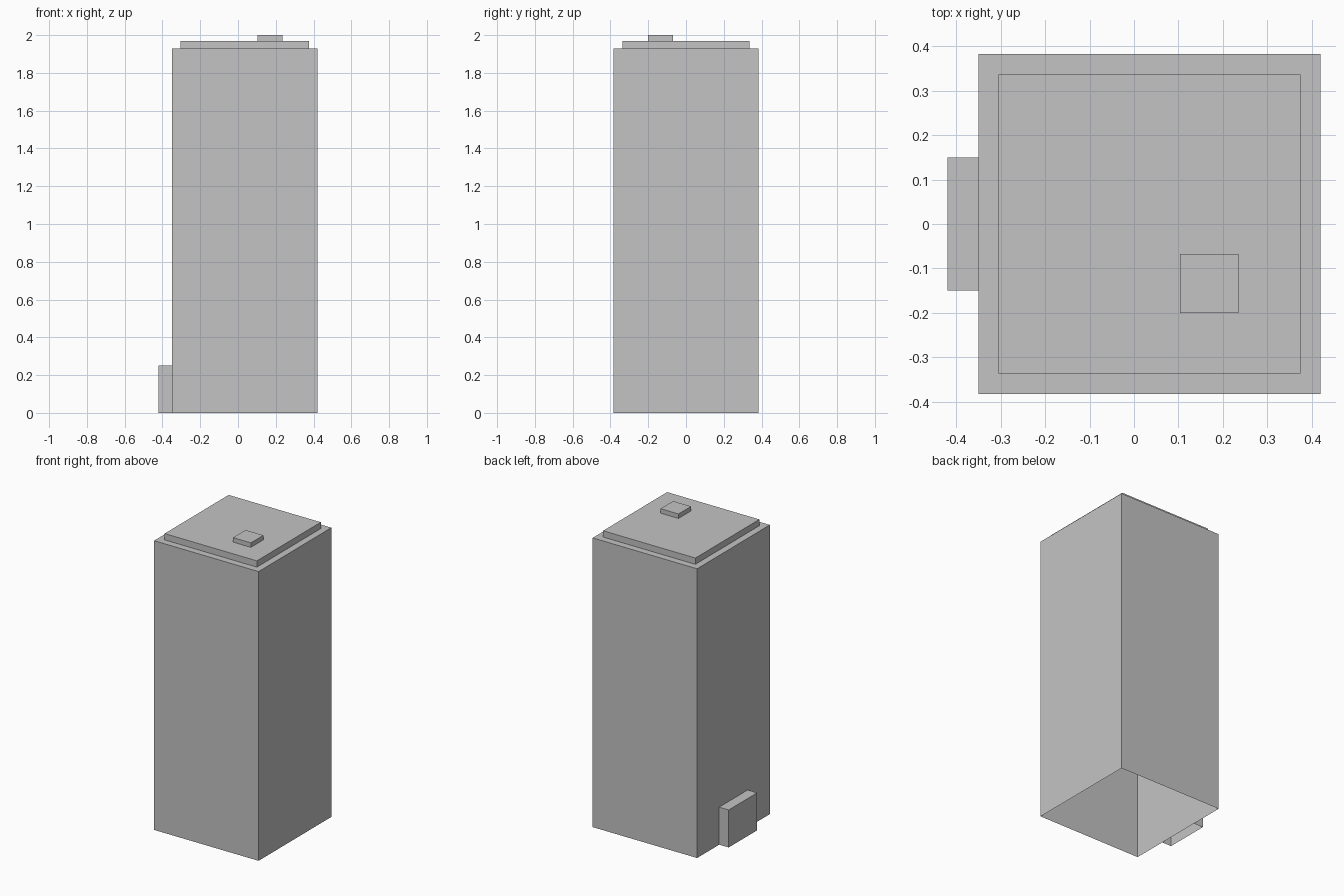
import bpy
import bmesh
from mathutils import Vector

default = bpy.data.objects.get("Cube")
if default:
    bpy.data.objects.remove(default, do_unlink=True)

# One plain grey for the whole building
grey = bpy.data.materials.new("plain_grey")
grey.use_nodes = True
colour = (0.55, 0.55, 0.55, 1)
grey.diffuse_color = colour
grey.node_tree.nodes["Principled BSDF"].inputs["Base Color"].default_value = colour


def open_box(name, low, high):
    """Box between two corners, without its underside."""
    low, high = Vector(low), Vector(high)
    size, centre = high - low, (low + high) / 2
    bm = bmesh.new()
    bmesh.ops.create_cube(bm, size=1)
    bmesh.ops.scale(bm, vec=size, verts=bm.verts)
    bmesh.ops.translate(bm, vec=centre, verts=bm.verts)
    under = [f for f in bm.faces if f.normal.z < -0.5]
    bmesh.ops.delete(bm, geom=under, context='FACES_ONLY')
    mesh = bpy.data.meshes.new(name)
    bm.to_mesh(mesh)
    bm.free()
    mesh.materials.append(grey)
    obj = bpy.data.objects.new(name, mesh)
    bpy.context.collection.objects.link(obj)
    return obj


# Tall hollow tower, open underneath
open_box("tower_body", (-0.35, -0.383, 0), (0.42, 0.383, 1.928))
# Raised roof slab and small rooftop unit
open_box("roof_slab", (-0.305, -0.337, 1.928), (0.375, 0.337, 1.97))
open_box("rooftop_unit", (0.103, -0.2, 1.97), (0.235, -0.068, 2))
# Entrance block on the right side
open_box("entrance_block", (-0.42, -0.15, 0), (-0.35, 0.15, 0.25))
